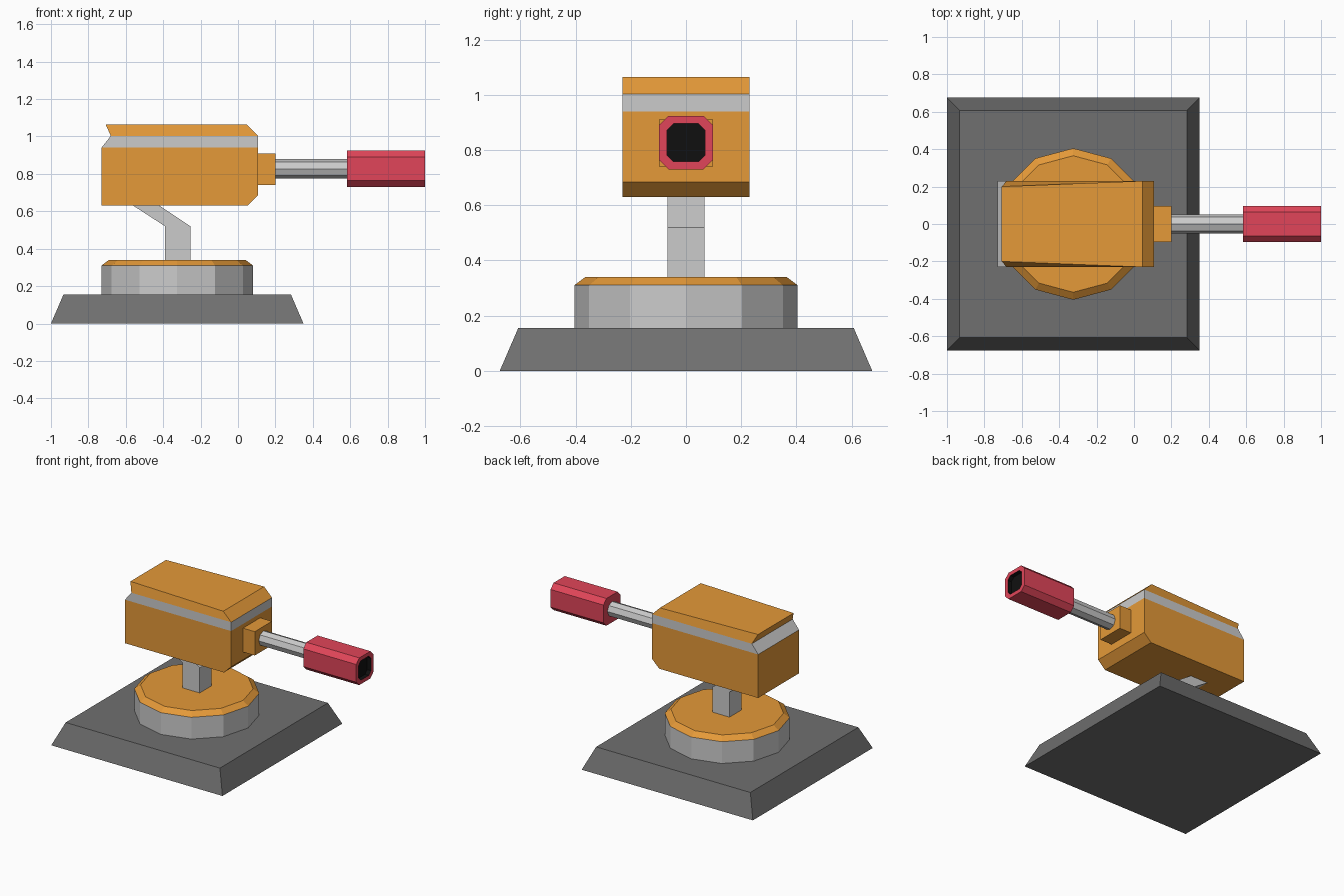
import bpy, bmesh
from math import cos, sin, pi

if "Cube" in bpy.data.objects:
    bpy.data.objects.remove(bpy.data.objects["Cube"])

CX = -0.325      # turntable axis
BARREL_Z = 0.827


def material(name, rgb):
    m = bpy.data.materials.new(name)
    m.diffuse_color = (*rgb, 1)
    m.use_nodes = True
    m.node_tree.nodes["Principled BSDF"].inputs["Base Color"].default_value = m.diffuse_color
    return m


orange = material("orange", (0.78, 0.32, 0.04))
red = material("red", (0.75, 0.06, 0.10))
dark = material("dark_grey", (0.16, 0.16, 0.16))
black = material("black", (0.005, 0.005, 0.005))


def loft(name, rings, mat=None, inner_from=None, inner_mat=None):
    """Skin consecutive rings of points and cap both ends."""
    bm = bmesh.new()
    loops = [[bm.verts.new(p) for p in ring] for ring in rings]
    n = len(loops[0])
    inner = []
    for k, (a, b) in enumerate(zip(loops, loops[1:])):
        for i in range(n):
            j = (i + 1) % n
            f = bm.faces.new((a[i], a[j], b[j], b[i]))
            if inner_from is not None and k >= inner_from:
                inner.append(f)
    bm.faces.new(loops[0][::-1])
    end = bm.faces.new(loops[-1])
    if inner_from is not None:
        for f in inner + [end]:
            f.material_index = 1
    bmesh.ops.recalc_face_normals(bm, faces=bm.faces)
    me = bpy.data.meshes.new(name)
    bm.to_mesh(me)
    bm.free()
    for m in (mat, inner_mat):
        if m:
            me.materials.append(m)
    ob = bpy.data.objects.new(name, me)
    bpy.context.collection.objects.link(ob)
    return ob


def rect(hx, hy, z):
    return [(CX + sx * hx, sy * hy, z) for sx, sy in ((-1, -1), (1, -1), (1, 1), (-1, 1))]


def disc(r, z, n=12):
    return [(CX + r * cos(2 * pi * i / n), r * sin(2 * pi * i / n), z) for i in range(n)]


def side_profile(pts, half):
    """Extrude an xz profile symmetrically along y."""
    return [[(x, y, z) for x, z in pts] for y in (-half, half)]


def octagon(x, h, c):
    """Chamfered square across the barrel axis."""
    k = h - c
    return [(x, y, BARREL_Z + z) for y, z in
            ((h, -k), (h, k), (k, h), (-k, h), (-h, k), (-h, -k), (-k, -h), (k, -h))]


# Base and turntable
loft("base_plate", [rect(0.675, 0.675, 0), rect(0.608, 0.608, 0.155)], dark)
loft("turntable", [disc(0.405, 0.155), disc(0.405, 0.31)])
loft("turntable_cap", [disc(0.405, 0.31), disc(0.365, 0.34)], orange)

# Bent neck
loft("neck", side_profile([(-0.39, 0.34), (-0.255, 0.34), (-0.255, 0.52),
                           (-0.42, 0.63), (-0.56, 0.63), (-0.39, 0.52)], 0.067))

# Gun housing: lower body, grey band, lid tapered towards the back
loft("housing", side_profile([(-0.73, 0.63), (0.05, 0.63), (0.107, 0.685),
                              (0.107, 0.94), (-0.73, 0.94)], 0.23), orange)
loft("housing_band", side_profile([(-0.73, 0.94), (0.107, 0.94),
                                   (0.107, 1.003), (-0.68, 1.003)], 0.23))
loft("housing_lid", [
    [(-0.68, -0.23, 1.003), (0.107, -0.23, 1.003), (0.107, 0.23, 1.003), (-0.68, 0.23, 1.003)],
    [(-0.708, -0.2, 1.065), (0.045, -0.23, 1.065), (0.045, 0.23, 1.065), (-0.708, 0.2, 1.065)],
], orange)

# Barrel collar, barrel and muzzle with dark bore
loft("barrel_collar", side_profile([(0.107, 0.74), (0.2, 0.74), (0.2, 0.91), (0.107, 0.91)], 0.097), orange)
loft("barrel", [[(x, 0.052 * cos(i * pi / 4), BARREL_Z + 0.052 * sin(i * pi / 4))
                 for i in range(8)] for x in (0.2, 0.583)])
loft("muzzle", [octagon(0.583, 0.097, 0.034), octagon(1.0, 0.097, 0.034),
                octagon(1.0, 0.069, 0.024), octagon(0.97, 0.069, 0.024)],
     red, inner_from=2, inner_mat=black)
